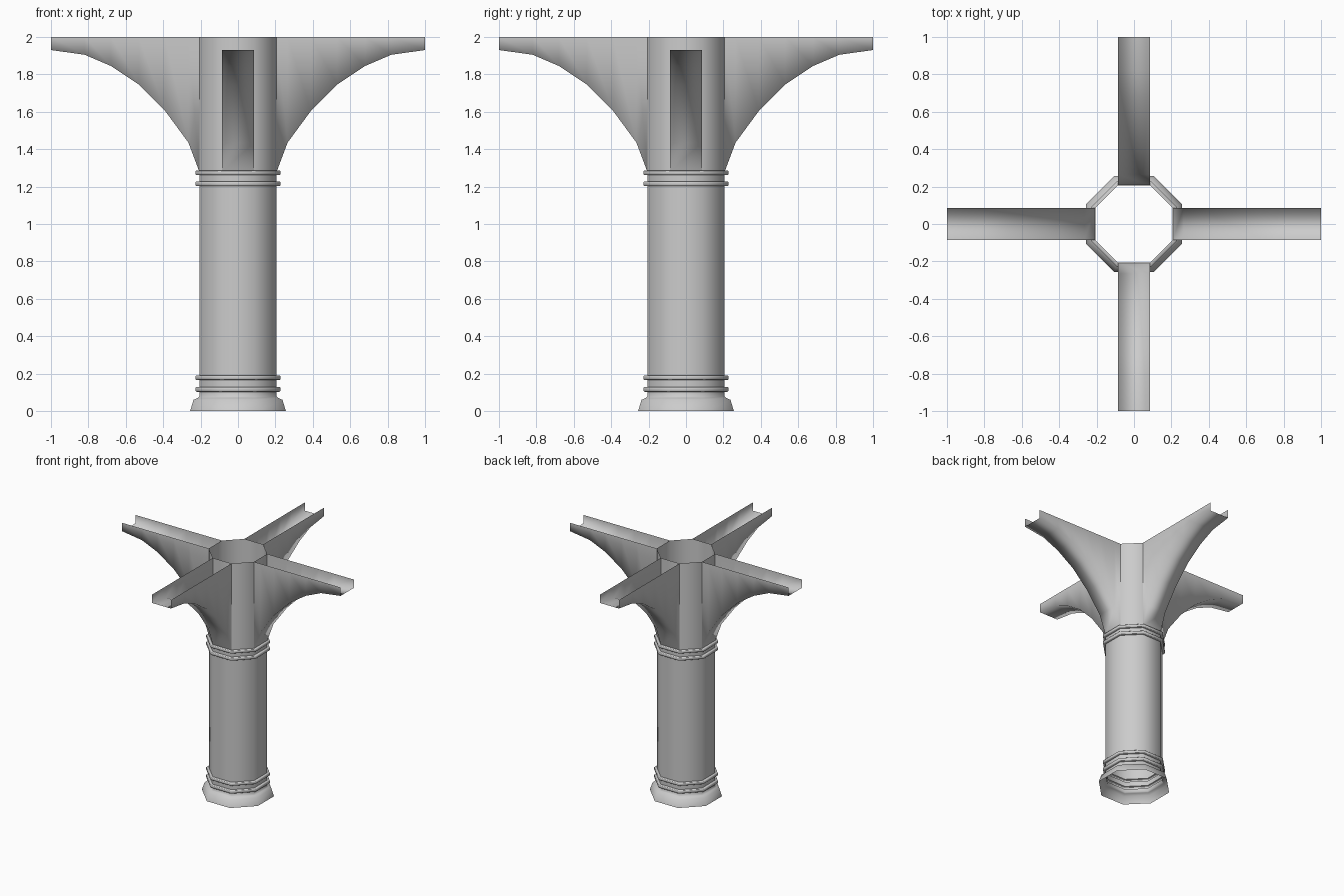
import bpy, math
from mathutils import Matrix, Vector

if "Cube" in bpy.data.objects:
    bpy.data.objects.remove(bpy.data.objects["Cube"])

A = 0.207                                 # distance from axis to shaft faces
HALF = A * math.tan(math.pi / 8)          # half width of one shaft face


def make(name, verts, faces, angle):
    me = bpy.data.meshes.new(name)
    me.from_pydata(verts, [], faces)
    ob = bpy.data.objects.new(name, me)
    bpy.context.collection.objects.link(ob)
    bpy.ops.object.select_all(action='DESELECT')
    ob.select_set(True)
    bpy.context.view_layer.objects.active = ob
    bpy.ops.object.shade_smooth_by_angle(angle=math.radians(angle))
    return ob


def octagon_skin(name, profile):
    # open eight-sided shell through (face distance, height) points
    verts, faces = [], []
    for d, z in profile:
        r = d / math.cos(math.pi / 8)
        for k in range(8):
            a = math.radians(22.5 + 45 * k)
            verts.append((r * math.cos(a), r * math.sin(a), z))
    for i in range(len(profile) - 1):
        for k in range(8):
            n = (k + 1) % 8
            faces.append((i*8 + k, i*8 + n, i*8 + 8 + n, i*8 + 8 + k))
    return make(name, verts, faces, 50)


def ring(z0, z1, d=0.226, c=0.003):
    return [(A, z0), (d - c, z0), (d, z0 + c), (d, z1 - c), (d - c, z1), (A, z1)]


# Column: flared foot with two rings, plain shaft, two collar rings, upper shaft
octagon_skin("column_foot", [(0.256, 0), (0.238, 0.06), (0.215, 0.07), (A, 0.078)]
             + ring(0.103, 0.128) + ring(0.167, 0.19))
octagon_skin("column_shaft", [(A, 0.19), (A, 1.203)])
octagon_skin("column_collar", ring(1.203, 1.227) + ring(1.262, 1.285))
octagon_skin("column_top", [(A, 1.285), (A, 2.0)])

# Arms: open-topped channels with a curved underside
curve = [(A, 1.28), (0.265, 1.435), (0.39, 1.605), (0.53, 1.745),
         (0.68, 1.845), (0.82, 1.905), (1.0, 1.93)]
for k, name in enumerate(("right_arm", "back_arm", "left_arm", "front_arm")):
    rot = Matrix.Rotation(k * math.pi / 2, 3, 'Z')
    verts, faces = [], []
    for x, z in curve:
        for y, h in ((-HALF, 2.0), (-HALF, z), (HALF, z), (HALF, 2.0)):
            verts.append(rot @ Vector((x, y, h)))
    for i in range(len(curve) - 1):
        for j in range(3):
            a = i * 4 + j
            faces.append((a, a + 1, a + 5, a + 4))
    make(name, verts, faces, 120)
